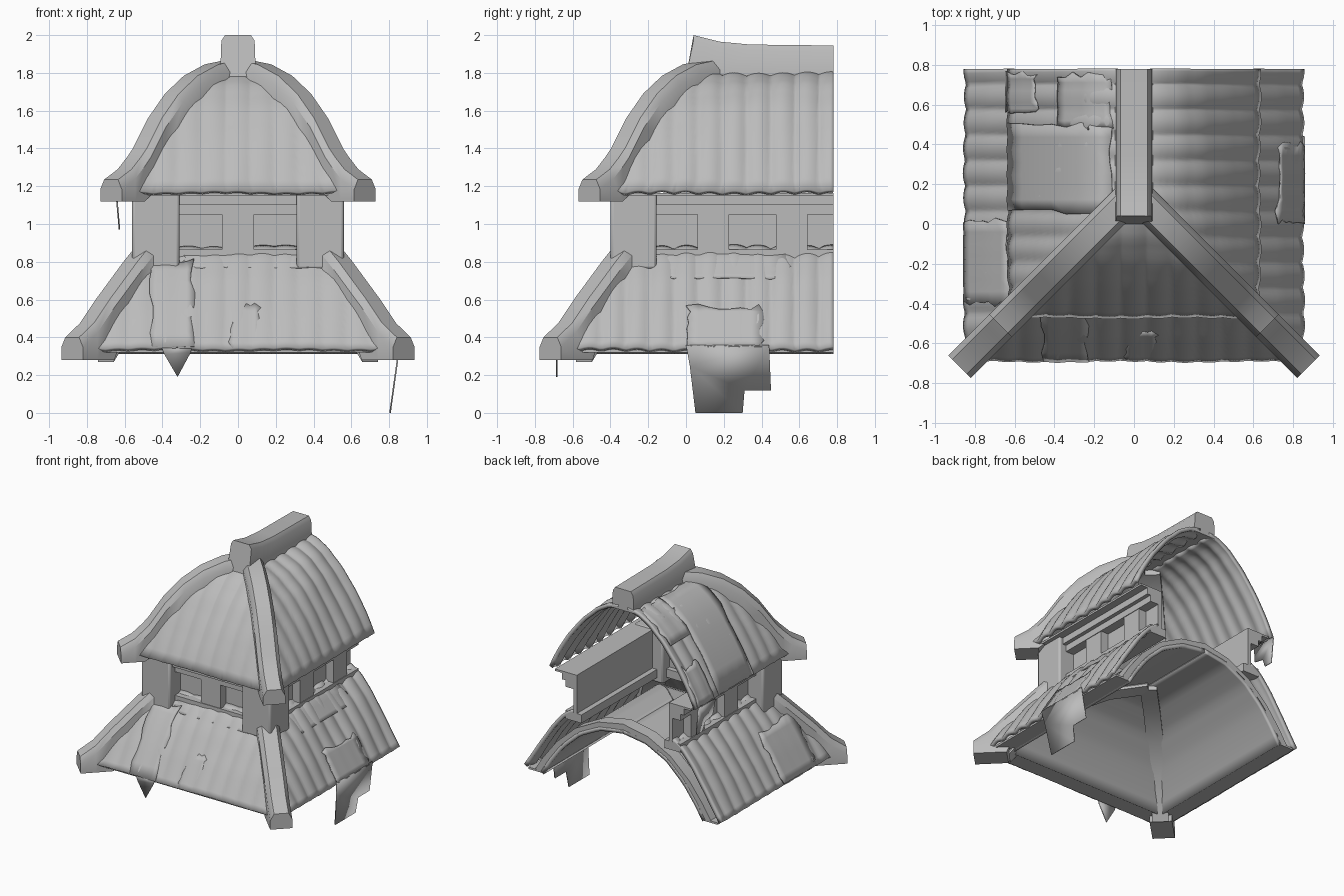
import bpy, bmesh, math, random
from mathutils import Vector

random.seed(4)
if "Cube" in bpy.data.objects:
    bpy.data.objects.remove(bpy.data.objects["Cube"])

APEX, BACK = 0.16, 0.78          # y of the hip apex, y of the open back
SIDES = ("front", "right", "left")

stone = bpy.data.materials.new("plain grey")
stone.use_nodes = True
stone.diffuse_color = (0.5, 0.5, 0.5, 1)
stone.node_tree.nodes["Principled BSDF"].inputs["Base Color"].default_value = (0.5, 0.5, 0.5, 1)

# Roof profiles: distance from the apex, height
LOWER = [(0.42, 0.87), (0.5, 0.815), (0.6, 0.70), (0.72, 0.53), (0.84, 0.335)]
UPPER = [(0.03, 1.79), (0.12, 1.775), (0.22, 1.725), (0.34, 1.615), (0.46, 1.45), (0.56, 1.285), (0.62, 1.165)]
VAULT = [(0.0, 0.83), (0.2, 0.80), (0.38, 0.71), (0.53, 0.57), (0.64, 0.42), (0.70, 0.32)]


def finish(name, bm, thick=0, angle=40, bevel=0):
    bmesh.ops.recalc_face_normals(bm, faces=bm.faces)
    mesh = bpy.data.meshes.new(name)
    bm.to_mesh(mesh)
    bm.free()
    mesh.materials.append(stone)
    ob = bpy.data.objects.new(name, mesh)
    bpy.context.collection.objects.link(ob)
    if thick:
        m = ob.modifiers.new("thickness", 'SOLIDIFY')
        m.thickness, m.offset = thick, 0
    if bevel:
        m = ob.modifiers.new("soft edges", 'BEVEL')
        m.width, m.segments = bevel, 2
    bpy.ops.object.select_all(action='DESELECT')
    ob.select_set(True)
    bpy.context.view_layer.objects.active = ob
    bpy.ops.object.shade_smooth_by_angle(angle=math.radians(angle))


def place(side, a, d, z):
    if side == "front":
        return Vector((a, APEX - d, z))
    return Vector((d if side == "right" else -d, a, z))


def height(prof, d):
    for (d0, z0), (d1, z1) in zip(prof, prof[1:]):
        if d <= d1:
            break
    return z0 + (z1 - z0) * (d - d0) / (d1 - d0)


def grid(bm, rows):
    vs = [[bm.verts.new(p) for p in row] for row in rows]
    for r0, r1 in zip(vs, vs[1:]):
        for i in range(len(r0) - 1):
            bm.faces.new((r0[i], r0[i + 1], r1[i + 1], r1[i]))


def wave(side, a):
    amp = 0.01 if side == "front" else 0.02
    return amp * (abs(math.cos(a * math.pi / 0.128)) - 0.5)


# Rippled roof slope, or a smooth vault slope when not rippled
def slope(name, prof, side, thick, rippled=True):
    bm, rows, n, cols = bmesh.new(), [], 18, 72
    for j in range(n + 1):
        d = prof[0][0] + (prof[-1][0] - prof[0][0]) * j / n
        lo, hi = (-d, d) if side == "front" else (APEX - d, BACK)
        row = []
        for i in range(cols + 1):
            a = lo + (hi - lo) * i / cols
            w = wave(side, a) if rippled else 0
            if rippled:
                w += 0.005 * math.sin(9 * a + 14 * d)
            row.append(place(side, a, d + w * 0.6, height(prof, d) + w * 0.7))
        rows.append(row)
    grid(bm, rows)
    finish(name, bm, thick, 60)


# Irregular repair sheet lying on a slope
def patch(name, prof, side, a0, a1, d0, d1, lift=0.025):
    bm, rows, n = bmesh.new(), [], 7
    for j in range(n + 1):
        row = []
        for i in range(n + 1):
            s, t = i / n, j / n
            ja = random.uniform(-0.015, 0.015) if i in (0, n) else 0
            jd = random.uniform(-0.012, 0.012) if j == 0 else 0
            d = d0 + (d1 - d0) * t + jd
            a = a0 + (a1 - a0) * s + ja
            w = lift + wave(side, a) * 0.5
            row.append(place(side, a, d + w * 0.6, height(prof, d) + w * 0.7))
        rows.append(row)
    grid(bm, rows)
    finish(name, bm, 0.008, 30)


# Hanging rag: outline as (along, height), leaning outward with height
def rag(name, side, outline, d, lean=0.0):
    bm = bmesh.new()
    bm.faces.new([bm.verts.new(place(side, a, d + lean * z, z)) for a, z in outline])
    finish(name, bm, 0.008)


def box(bm, x0, x1, y0, y1, z0, z1):
    res = bmesh.ops.create_cube(bm, size=1)
    for v in res["verts"]:
        v.co = Vector(((x0 + x1) / 2 + v.co.x * (x1 - x0), (y0 + y1) / 2 + v.co.y * (y1 - y0),
                       (z0 + z1) / 2 + v.co.z * (z1 - z0)))


# Band running round the front and both sides
def band(name, din, dout, z0, z1):
    bm = bmesh.new()
    box(bm, -dout, dout, APEX - dout, APEX - din, z0, z1)
    for s in (-1, 1):
        xs = sorted((s * din, s * dout))
        box(bm, *xs, APEX - din, BACK, z0, z1)
    finish(name, bm)


# Sweep a closed section through stations; each station is a list of points
def loft(name, stations):
    bm = bmesh.new()
    rings = [[bm.verts.new(p) for p in st] for st in stations]
    n = len(rings[0])
    for r0, r1 in zip(rings, rings[1:]):
        for i in range(n):
            bm.faces.new((r0[i], r0[(i + 1) % n], r1[(i + 1) % n], r1[i]))
    bm.faces.new(rings[0])
    bm.faces.new(rings[-1])
    finish(name, bm, 0, 35)


# Hip beam: path of (distance, top, thickness) along the diagonal
def hip(name, path, s, half=0.08):
    side = Vector((s, 1, 0)).normalized()
    stations = []
    for d, top, th in path:
        c = Vector((s * d, APEX - d, 0))
        chamfer = min(0.05, th * 0.6)
        section = [(-half, top - th), (half, top - th), (half, top - chamfer),
                   (half * 0.65, top), (-half * 0.65, top), (-half, top - chamfer)]
        stations.append([c + side * w + Vector((0, 0, z)) for w, z in section])
    loft(name, stations)


LOW_HIP = [(0.40, 0.90, 0.16), (0.49, 0.90, 0.22), (0.57, 0.80, 0.23), (0.68, 0.65, 0.27),
           (0.71, 0.61, 0.33), (0.80, 0.475, 0.195), (0.878, 0.40, 0.12)]
TOP_HIP = [(0.02, 1.87, 0.13), (0.14, 1.845, 0.15), (0.25, 1.785, 0.19), (0.35, 1.69, 0.22), (0.44, 1.56, 0.25),
           (0.52, 1.40, 0.25), (0.55, 1.355, 0.235), (0.60, 1.29, 0.17), (0.672, 1.235, 0.115)]

for side in SIDES:
    slope(f"lower_roof_{side}", LOWER, side, 0.03)
    slope(f"upper_roof_{side}", UPPER, side, 0.03)
    slope(f"vault_{side}", VAULT, side, 0.03, False)

for s, label in ((1, "right"), (-1, "left")):
    hip(f"lower_hip_{label}", LOW_HIP, s)
    hip(f"upper_hip_{label}", TOP_HIP, s)
    hip(f"vault_rib_{label}", [(d, z, 0.05) for d, z in VAULT], s, 0.06)
    bm = bmesh.new()
    box(bm, *sorted((s * 0.31, s * 0.56)), -0.40, -0.155, 0.76, 1.17)
    finish(f"corner_post_{label}", bm, bevel=0.015)

# Ridge beam, swept up at the front
ridge = []
for y, top in ((0.04, 2.0), (0.10, 1.985), (0.18, 1.965), (0.34, 1.95), (BACK, 1.945)):
    foot = 0.0 if y < 0.05 else y
    ridge.append([(-0.095, foot, 1.78), (0.095, foot, 1.78), (0.088, y, top - 0.03),
                  (0.068, y, top), (-0.068, y, top), (-0.088, y, top - 0.03)])
loft("ridge_beam", ridge)

# Gallery between the roofs
band("sill", 0.36, 0.50, 0.80, 0.865)
band("gallery_wall", 0.40, 0.43, 0.86, 1.06)
band("lower_rail", 0.40, 0.50, 1.05, 1.10)
band("upper_rail", 0.40, 0.53, 1.10, 1.15)
band("soffit", 0.40, 0.59, 1.15, 1.165)
band("eave_underside", 0.69, 0.82, 0.32, 0.335)
bm = bmesh.new()
box(bm, -0.085, 0.085, -0.335, -0.24, 0.84, 1.06)
for s in (-1, 1):
    for y in (0.145, 0.56):
        box(bm, *sorted((s * 0.40, s * 0.495)), y - 0.083, y + 0.083, 0.84, 1.06)
finish("gallery_posts", bm)

# Rim arches at the open back
for name, grow, y0 in (("inner_arch", 0.03, 0.73), ("outer_arch", 0.06, 0.68)):
    pts = [(-d, z) for d, z in reversed(VAULT)] + VAULT[1:]
    k = 1 + grow / 0.7
    loft(name, [[(x, y0, z), (x, BACK, z), (x * k, BACK, z + grow * (1 - abs(x))),
                 (x * k, y0, z + grow * (1 - abs(x)))] for x, z in pts])

# Repair sheets on the slopes
patch("front_sheet_large", LOWER, "front", -0.46, -0.24, 0.52, 0.84, 0.02)
patch("front_sheet_small", LOWER, "front", -0.04, 0.11, 0.70, 0.84, 0.01)
patch("front_sheet_top", LOWER, "front", -0.28, 0.38, 0.45, 0.55, 0.012)
patch("right_sheet_low", LOWER, "right", 0.01, 0.40, 0.71, 0.84)
patch("right_sheet_top", LOWER, "right", -0.15, 0.54, 0.47, 0.60, 0.015)
patch("left_sheet_upper", UPPER, "left", 0.06, 0.50, 0.10, 0.62, 0.025)
patch("left_sheet_crest", UPPER, "left", 0.48, 0.75, 0.10, 0.37, 0.02)
patch("left_sheet_back", UPPER, "left", 0.55, 0.76, 0.48, 0.62)
patch("left_sheet_low", LOWER, "left", -0.40, 0.02, 0.62, 0.84)

# Hanging rags
rag("front_rag", "front", [(-0.41, 0.36), (-0.24, 0.36), (-0.25, 0.32), (-0.32, 0.19), (-0.39, 0.31)], 0.845)
rag("right_rag", "right", [(0.05, 0), (0.30, 0), (0.31, 0.12), (0.45, 0.12), (0.44, 0.36), (0.0, 0.36),
                           (0.02, 0.25)], 0.805, 0.14)
rag("left_rag", "left", [(0.56, 1.18), (0.77, 1.18), (0.77, 0.97), (0.70, 0.97), (0.67, 1.04), (0.58, 1.06)],
    0.54, 0.09)
